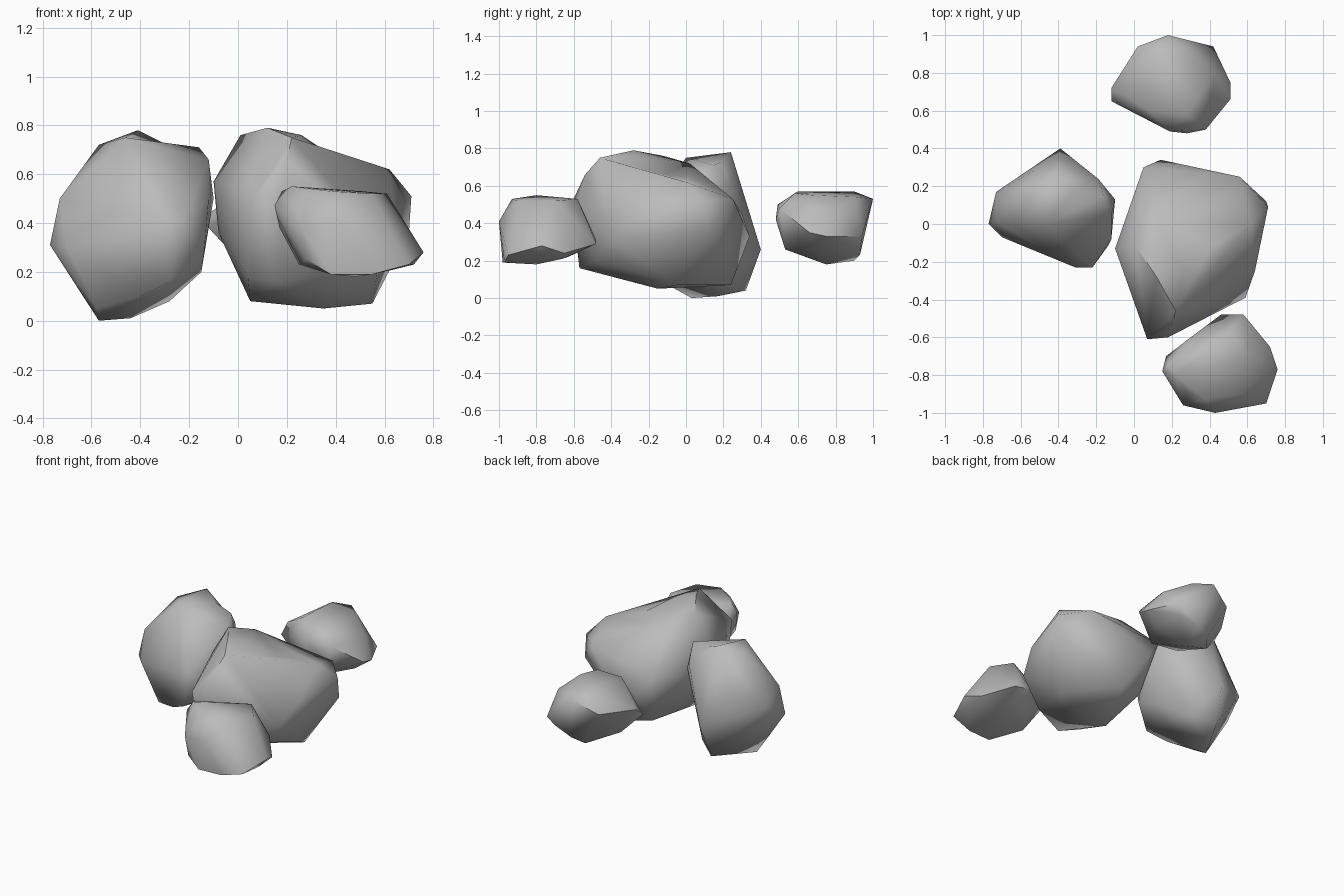
import bpy
import bmesh
import math
from mathutils import Vector

CENTIMETRE = 0.01
SHARP_ANGLE = math.radians(55)

default_cube = bpy.data.objects.get("Cube")
if default_cube:
    bpy.data.objects.remove(default_cube, do_unlink=True)


def flat_material(name, shade):
    """Plain single colour stone material."""
    material = bpy.data.materials.new(name)
    material.use_nodes = True
    colour = (shade, shade, shade, 1)
    material.diffuse_color = colour
    shader = material.node_tree.nodes["Principled BSDF"]
    shader.inputs["Base Color"].default_value = colour
    return material


stone_grey = flat_material("stone grey", 0.5)


def press_dent(bm, place):
    """Split the edge nearest to a place and pull it in there."""
    def gap(edge):
        start, end = edge.verts
        return ((start.co + end.co) / 2 - place).length

    edge = min(bm.edges, key=gap)
    new_vert = bmesh.utils.edge_split(edge, edge.verts[0], 0.5)[1]
    new_vert.co = place
    bmesh.ops.triangulate(bm, faces=list(new_vert.link_faces))


def chipped_rock(name, crown, girdle, foot, dents=()):
    """Wrap a taut faceted skin around the corners of a rock."""
    bm = bmesh.new()
    for corner in crown + girdle + foot:
        bm.verts.new(Vector(corner) * CENTIMETRE)
    bmesh.ops.convex_hull(bm, input=bm.verts[:])

    # Drop corners swallowed by the skin
    loose = [vert for vert in bm.verts if not vert.link_faces]
    bmesh.ops.delete(bm, geom=loose, context="VERTS")
    for dent in dents:
        press_dent(bm, Vector(dent) * CENTIMETRE)
    bmesh.ops.recalc_face_normals(bm, faces=bm.faces[:])

    mesh = bpy.data.meshes.new(name)
    bm.to_mesh(mesh)
    bm.free()
    mesh.materials.append(stone_grey)
    rock = bpy.data.objects.new(name, mesh)
    bpy.context.collection.objects.link(rock)

    # Soft shading that keeps the hard chips crisp
    bpy.ops.object.select_all(action="DESELECT")
    rock.select_set(True)
    bpy.context.view_layer.objects.active = rock
    bpy.ops.object.shade_smooth_by_angle(angle=SHARP_ANGLE)
    return rock


# Large central boulder, highest towards one side
chipped_rock(
    "central_boulder",
    crown=[(1, -12, 76), (12, -28, 79), (26, -25, 76), (22, -46, 75),
           (12, 2, 72), (20, -54, 66), (62, 0, 62)],
    girdle=[(-10, -13, 57), (-8, -13, 36), (5, 30, 45), (14, 34, 33),
            (56, 25, 53), (71, 9, 51), (70, 12, 36), (64, -25, 45),
            (59, -39, 32), (18, -60, 50), (7, -61, 51), (15, -57, 16),
            (-1, -38, 40), (4, -50, 18), (38, -49, 20), (64, 4, 26)],
    foot=[(5, -22, 8), (35, -15, 5), (55, -5, 7), (30, 24, 7), (12, 20, 10)],
    dents=[(41, -12, 66), (38, 1, 65)],
)

# Tall boulder beside it, with a peak at the back
chipped_rock(
    "right_boulder",
    crown=[(-57, 14, 72), (-41, 24, 78), (-46, 0, 75), (-16, 15, 71),
           (-12, 5, 66)],
    girdle=[(-39, 40, 26), (-53, 28, 48), (-73, 17, 41), (-73, 1, 50),
            (-77, 0, 31), (-70, -7, 30), (-31, -23, 40), (-22, -23, 42),
            (-14, -12, 27), (-12, -8, 50), (-10, 13, 50), (-19, 24, 60),
            (-66, 6, 57)],
    foot=[(-57, 3, 0), (-44, 17, 1), (-42, 32, 4), (-28, 22, 8),
          (-15, 5, 20), (-66, -3, 16), (-58, -5, 5), (-40, -15, 10),
          (-28, -21, 16)],
    dents=[(-31, 19, 73)],
)

# Small flat-topped rock in front
chipped_rock(
    "front_rock",
    crown=[(18, -75, 53), (22, -80, 55), (28, -89, 51), (38, -93, 53),
           (51, -58, 53), (61, -70, 52), (55, -90, 52)],
    girdle=[(15, -78, 47), (17, -70, 38), (30, -60, 40), (46, -48, 31),
            (58, -48, 29), (72, -65, 24), (76, -77, 28), (70, -95, 23),
            (43, -100, 41), (26, -96, 38)],
    foot=[(25, -80, 23), (28, -95, 25), (38, -98, 19), (55, -97, 19),
          (48, -80, 18), (55, -63, 22), (64, -66, 21), (72, -80, 23)],
)

# Small rock at the back, sloping down to one side
chipped_rock(
    "back_rock",
    crown=[(8, 60, 57), (28, 58, 56), (34, 68, 55), (28, 91, 54),
           (10, 90, 57), (18, 99, 53)],
    girdle=[(-12, 72, 44), (-12, 65, 38), (19, 49, 50), (28, 48, 42),
            (38, 50, 48), (51, 66, 35), (51, 75, 33), (43, 80, 47),
            (42, 94, 33), (18, 100, 53), (2, 94, 45)],
    foot=[(10, 55, 27), (30, 53, 26), (41, 71, 26), (20, 75, 18),
          (15, 90, 20), (24, 93, 23), (38, 91, 27), (0, 72, 25)],
)
